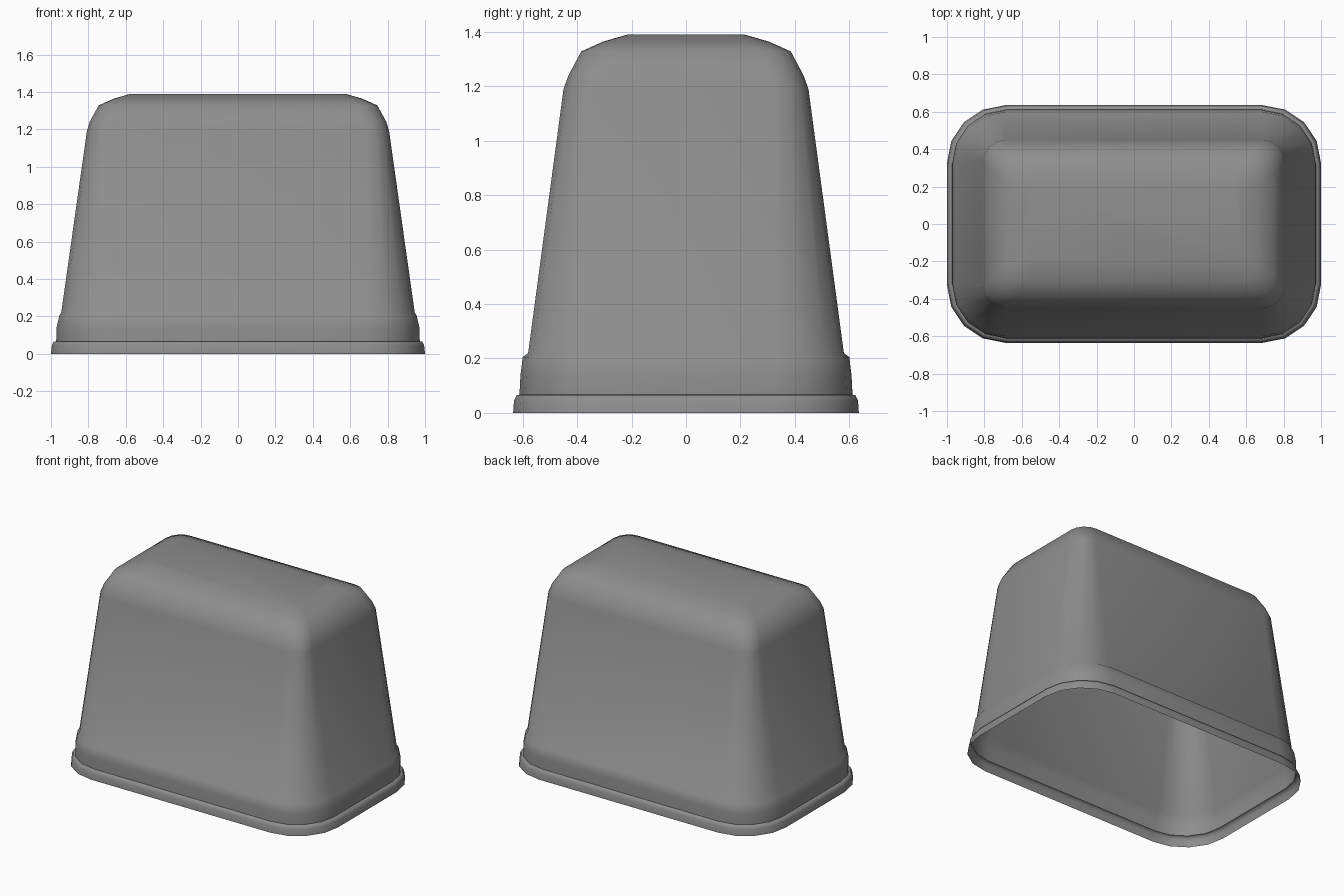
import bpy, bmesh, math

if "Cube" in bpy.data.objects:
    bpy.data.objects.remove(bpy.data.objects["Cube"])


def rounded_ring(bm, hx, hy, z, r, steps=4):
    """One rounded-rectangle loop of vertices at height z."""
    verts = []
    for q, (sx, sy) in enumerate(((1, 1), (-1, 1), (-1, -1), (1, -1))):
        for i in range(steps + 1):
            a = math.radians(90 * (q + i / steps))
            verts.append(bm.verts.new((sx * (hx - r) + r * math.cos(a),
                                       sy * (hy - r) + r * math.sin(a), z)))
    return verts


def loft(name, rings, cap_top=False):
    bm = bmesh.new()
    loops = [rounded_ring(bm, *ring) for ring in rings]
    for low, high in zip(loops, loops[1:]):
        n = len(low)
        for i in range(n):
            j = (i + 1) % n
            bm.faces.new((low[i], low[j], high[j], high[i]))
    if cap_top:
        bm.faces.new(loops[-1])
    mesh = bpy.data.meshes.new(name)
    bm.to_mesh(mesh)
    bm.free()
    obj = bpy.data.objects.new(name, mesh)
    bpy.context.collection.objects.link(obj)
    bpy.ops.object.select_all(action='DESELECT')
    obj.select_set(True)
    bpy.context.view_layer.objects.active = obj
    bpy.ops.object.shade_smooth_by_angle(angle=math.radians(60))
    return obj


# Hollow cover, open underneath: half width, half depth, z, corner radius
cover = loft("hollow_cover", [
    # bottom rim
    (1.00, 0.635, 0.00, 0.31),
    (0.995, 0.632, 0.045, 0.31),
    (0.985, 0.622, 0.065, 0.30),
    (0.972, 0.612, 0.067, 0.29),
    # raised band and its small step
    (0.970, 0.608, 0.14, 0.28),
    (0.955, 0.600, 0.205, 0.27),
    (0.945, 0.580, 0.22, 0.25),
    # tapered walls
    (0.808, 0.450, 1.19, 0.12),
    # rounded shoulder and flat top
    (0.793, 0.432, 1.24, 0.12),
    (0.745, 0.385, 1.328, 0.11),
    (0.665, 0.305, 1.364, 0.09),
    (0.575, 0.215, 1.39, 0.06),
], cap_top=True)

# Dark grey surface
grey = bpy.data.materials.new("dark_grey")
grey.diffuse_color = (0.27, 0.27, 0.27, 1)
grey.use_nodes = True
grey.node_tree.nodes["Principled BSDF"].inputs["Base Color"].default_value = grey.diffuse_color
cover.data.materials.append(grey)
